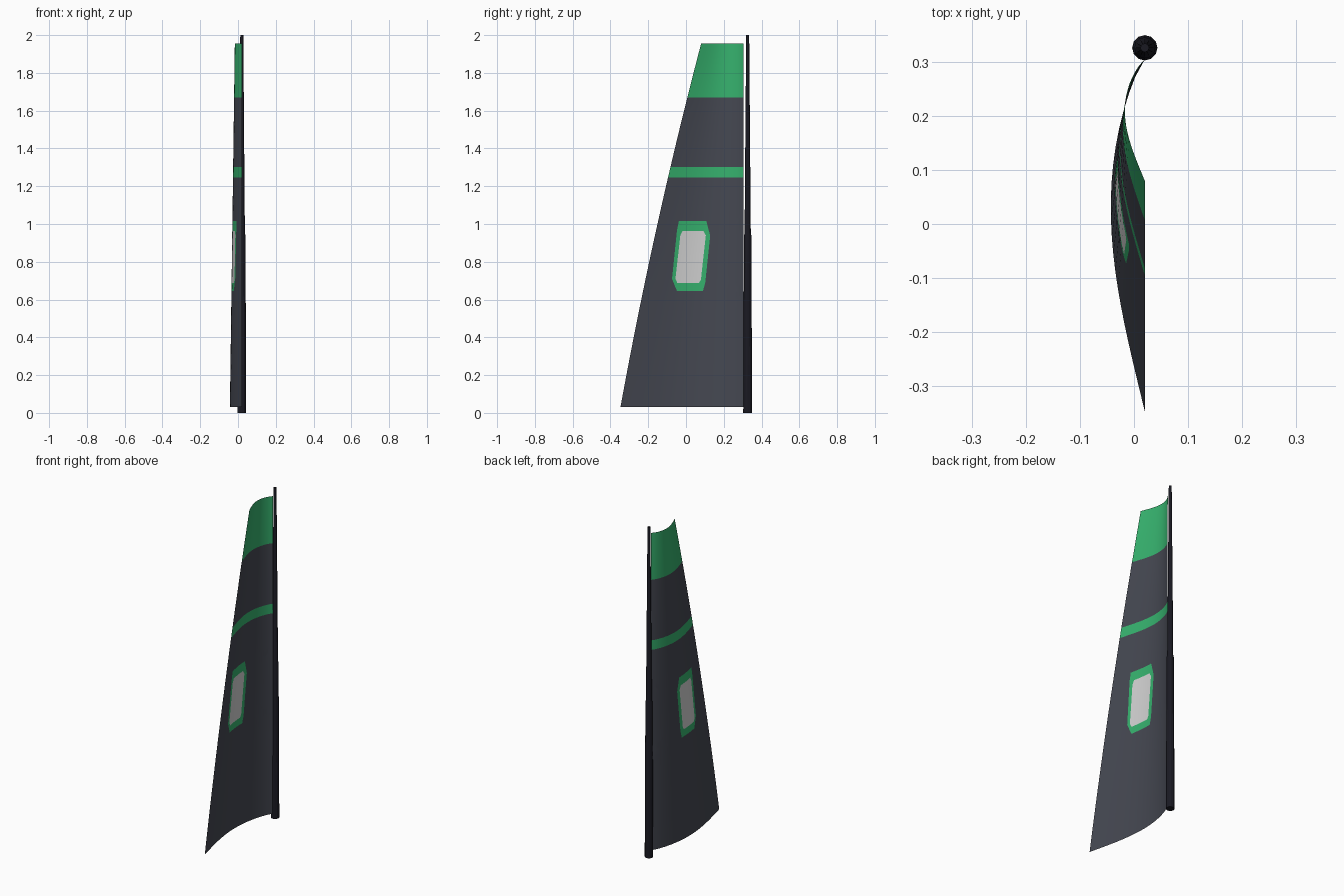
import bpy, bmesh, math
from mathutils import Vector

if "Cube" in bpy.data.objects:
    bpy.data.objects.remove(bpy.data.objects["Cube"])


def material(name, rgb):
    m = bpy.data.materials.new(name)
    m.diffuse_color = (*rgb, 1)
    m.use_nodes = True
    m.node_tree.nodes["Principled BSDF"].inputs["Base Color"].default_value = m.diffuse_color
    return m


SLATE = material("slate cloth", (0.060, 0.065, 0.084))
GREEN = material("green cloth", (0.037, 0.445, 0.156))
PALE = material("pale grey window", (0.64, 0.64, 0.64))
BLACK = material("black mast", (0.010, 0.010, 0.016))

LUFF_Y, EDGE_X, Z0, Z1 = 0.305, 0.02, 0.03, 1.955


def finish(bm, name, mats, angle):
    me = bpy.data.meshes.new(name)
    bm.to_mesh(me)
    bm.free()
    for m in mats:
        me.materials.append(m)
    ob = bpy.data.objects.new(name, me)
    bpy.context.collection.objects.link(ob)
    bpy.ops.object.select_all(action='DESELECT')
    bpy.context.view_layer.objects.active = ob
    ob.select_set(True)
    bpy.ops.object.shade_smooth_by_angle(angle=math.radians(angle))
    return ob


def leech(z):
    """Free edge of the sail, gently curved."""
    t = z - Z0
    return -0.347 + 0.1818 * t + 0.0208 * t * t


def belly(y, z):
    """Sideways bulge of the sail, deepest a little ahead of the middle."""
    s = min(1, max(0, (LUFF_Y - y) / (LUFF_Y - leech(z))))
    depth = 0.063 - 0.026 * (z - Z0) / (Z1 - Z0)
    return EDGE_X - depth * math.sin(math.pi * s ** 0.8)


def inside(poly, y, z):
    """Inside test for a convex clockwise polygon."""
    return all((b[0] - a[0]) * (z - a[1]) - (b[1] - a[1]) * (y - a[0]) < 0
               for a, b in zip(poly, poly[1:] + poly[:1]))


# Sail: flat grid with rows on the stripe borders, cut by the window, then bulged
border = [(-0.038, 1.016), (0.108, 1.016), (0.128, 0.937), (0.102, 0.690),
          (0.090, 0.646), (-0.048, 0.646), (-0.074, 0.709), (-0.048, 0.965)]
pane = [(-0.018, 0.963), (0.092, 0.963), (0.105, 0.940), (0.079, 0.705),
        (0.068, 0.688), (-0.046, 0.688), (-0.056, 0.710), (-0.030, 0.940)]
rows = []
for a, b, n in ((Z0, 0.6, 6), (0.6, 1.06, 4), (1.06, 1.245, 2),
                (1.245, 1.303, 1), (1.303, 1.67, 4), (1.67, Z1, 3)):
    rows += [a + (b - a) * i / n for i in range(n)]
rows.append(Z1)
COLS = 20
bm = bmesh.new()
grid = [[bm.verts.new((0, LUFF_Y + (leech(z) - LUFF_Y) * i / COLS, z))
         for i in range(COLS + 1)] for z in rows]
for lo, hi in zip(grid, grid[1:]):
    for i in range(COLS):
        bm.faces.new((lo[i], hi[i], hi[i + 1], lo[i + 1]))
for poly in (border, pane):
    for a, b in zip(poly, poly[1:] + poly[:1]):
        fs = [f for f in bm.faces if 0.6 < f.calc_center_median().z < 1.06]
        geom = fs + list({e for f in fs for e in f.edges}) + list({v for f in fs for v in f.verts})
        bmesh.ops.bisect_plane(bm, geom=geom, dist=1e-5, plane_co=(0, *a),
                               plane_no=Vector((0, a[1] - b[1], b[0] - a[0])))
for f in bm.faces:
    c = f.calc_center_median()
    if inside(pane, c.y, c.z):
        f.material_index = 2
    elif inside(border, c.y, c.z) or 1.245 < c.z < 1.303 or c.z > 1.67:
        f.material_index = 1
for v in bm.verts:
    v.co.x = belly(v.co.y, v.co.z)
finish(bm, "sail", [SLATE, GREEN, PALE], 60)

# Mast: tapered round pole with a small step at the joint
SIDES = 12
bm = bmesh.new()
rings = []
for r, z in ((0.0235, 0), (0.0195, 0.94), (0.0165, 0.95), (0.008, 2.0)):
    rings.append([bm.verts.new((EDGE_X + r * math.cos(math.tau * i / SIDES),
                                0.3265 + r * math.sin(math.tau * i / SIDES), z))
                  for i in range(SIDES)])
for lo, hi in zip(rings, rings[1:]):
    for i in range(SIDES):
        j = (i + 1) % SIDES
        bm.faces.new((lo[i], lo[j], hi[j], hi[i]))
bm.faces.new(rings[0][::-1])
bm.faces.new(rings[-1])
finish(bm, "mast", [BLACK], 25)
